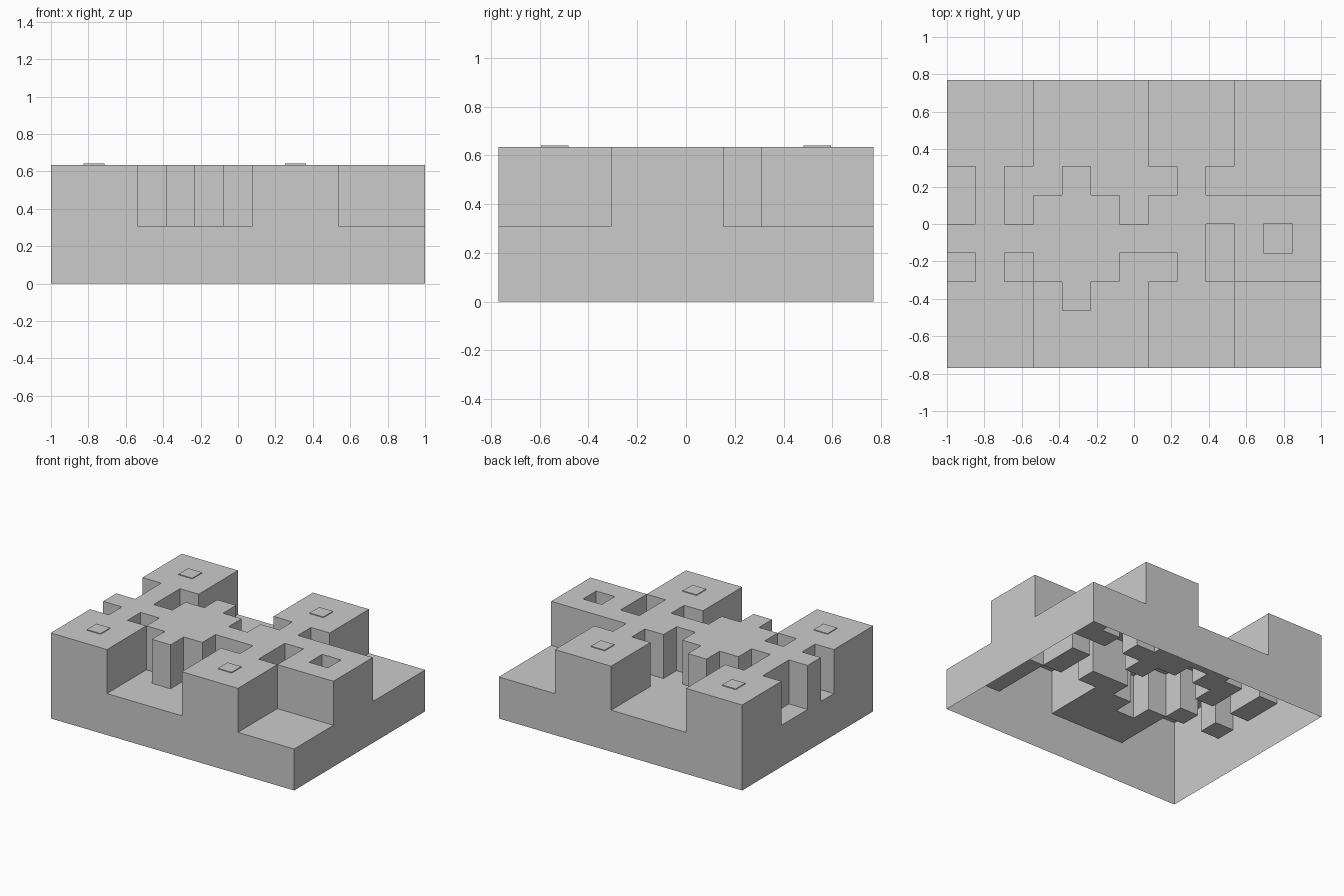
import bpy, bmesh

if "Cube" in bpy.data.objects:
    bpy.data.objects.remove(bpy.data.objects["Cube"])

U = 2 / 13                      # plan module: 13 x 10 cells
LEVELS = [0.0, 0.308, 0.635]    # ground, terrace, roof

# Plan seen from above, back row first: '#' = roof height, '.' = terrace
PLAN = [
    "###....###...",
    "###....###...",
    "###....###...",
    ".#..#...#....",
    ".#.###.######",
    "#########.#.#",
    ".#.###..#.###",
    "###.#..###...",
    "###....###...",
    "###....###...",
][::-1]
COLS, ROWS = len(PLAN[0]), len(PLAN)


def level(c, r):
    if 0 <= c < COLS and 0 <= r < ROWS:
        return 2 if PLAN[r][c] == "#" else 1
    return 0


def finish(bm, name):
    bmesh.ops.remove_doubles(bm, verts=bm.verts, dist=1e-4)
    mesh = bpy.data.meshes.new(name)
    bm.to_mesh(mesh)
    bm.free()
    obj = bpy.data.objects.new(name, mesh)
    bpy.context.collection.objects.link(obj)
    return obj


# Stepped building shell, open underneath
bm = bmesh.new()


def quad(points):
    bm.faces.new([bm.verts.new(p) for p in points])


for r in range(ROWS):
    for c in range(COLS):
        top = level(c, r)
        x0, y0 = c * U - 1, (r - ROWS / 2) * U
        corners = [(x0, y0), (x0 + U, y0), (x0 + U, y0 + U), (x0, y0 + U)]
        quad([(x, y, LEVELS[top]) for x, y in corners])
        # walls down to each lower neighbour
        for i, (dc, dr) in enumerate([(0, -1), (1, 0), (0, 1), (-1, 0)]):
            a, b = corners[i], corners[(i + 1) % 4]
            for k in range(level(c + dc, r + dr), top):
                lo, hi = LEVELS[k], LEVELS[k + 1]
                quad([(*a, lo), (*b, lo), (*b, hi), (*a, hi)])
finish(bm, "building_shell")

# Thin square caps at the centre of each corner tower roof
HALF, CAP = 0.0565, 0.006
for i, (x, y) in enumerate((x, y) for x in (-5 * U, 2 * U) for y in (-3.5 * U, 3.5 * U)):
    bm = bmesh.new()
    bmesh.ops.create_cube(bm, size=1)
    bmesh.ops.scale(bm, vec=(2 * HALF, 2 * HALF, CAP), verts=bm.verts)
    bottom = [f for f in bm.faces if f.normal.z < -0.5]
    bmesh.ops.delete(bm, geom=bottom, context="FACES_ONLY")
    cap = finish(bm, f"roof_cap_{i + 1}")
    cap.location = (x, y, LEVELS[2] + CAP / 2)
